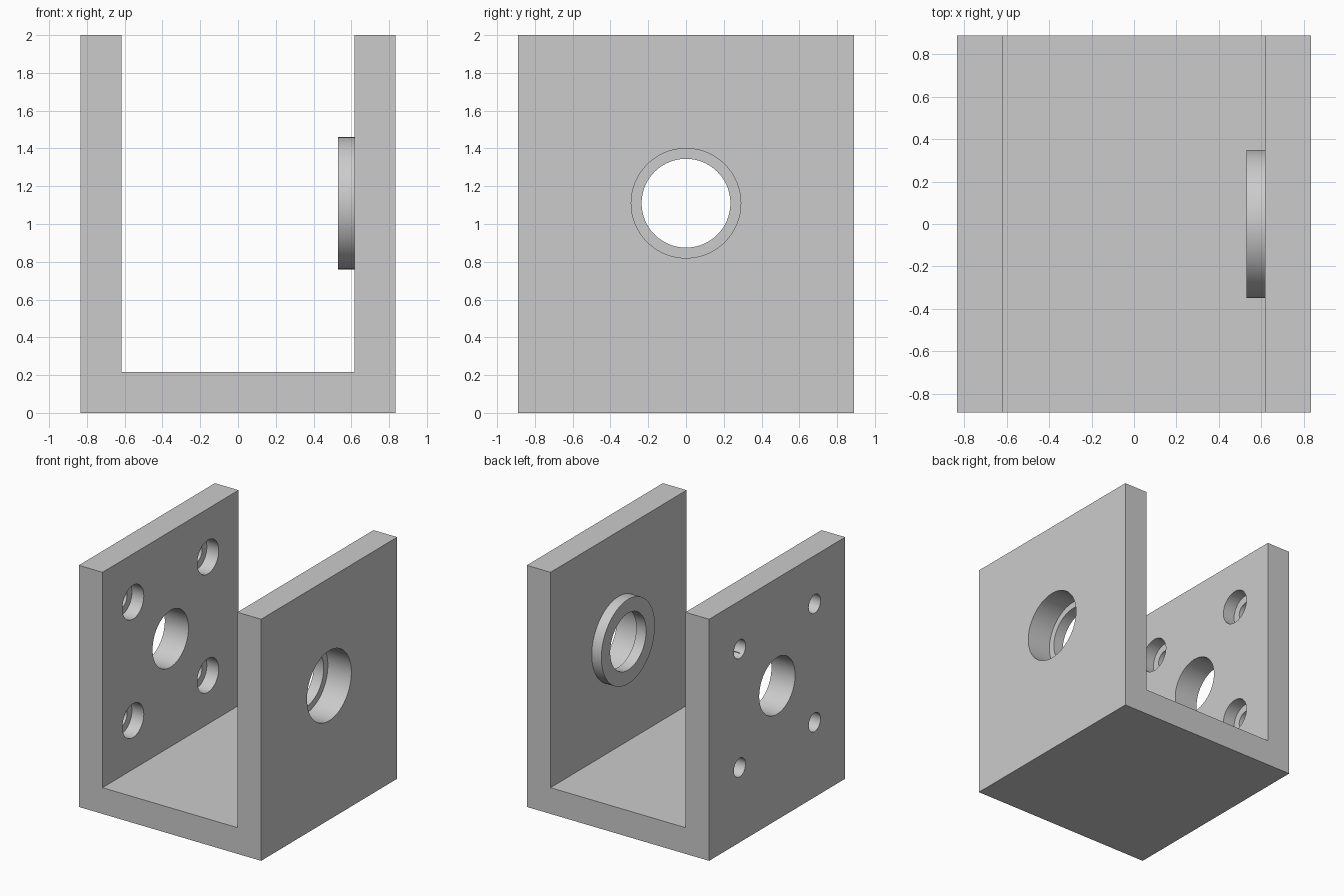
import bpy
import bmesh
from math import radians

cube = bpy.data.objects.get("Cube")
if cube:
    bpy.data.objects.remove(cube, do_unlink=True)

HALF_X, HALF_Y, HEIGHT, WALL = 0.835, 0.89, 2.0, 0.217
INNER = HALF_X - WALL
AXIS_Z = 1.11
BOLT = 0.49

grey = bpy.data.materials.new("plain_grey")
grey.use_nodes = True
grey.diffuse_color = (0.6, 0.6, 0.6, 1)
grey.node_tree.nodes["Principled BSDF"].inputs["Base Color"].default_value = (0.6, 0.6, 0.6, 1)


def x_cylinder(name, radius, x0, x1, y=0, z=AXIS_Z, sides=96):
    """Cylinder lying along x from x0 to x1."""
    bpy.ops.mesh.primitive_cylinder_add(
        vertices=sides, radius=radius, depth=x1 - x0,
        location=((x0 + x1) / 2, y, z), rotation=(0, radians(90), 0))
    obj = bpy.context.object
    obj.name = name
    obj.data.materials.append(grey)
    return obj


def combine(target, tool, operation):
    """Apply a boolean and remove the tool."""
    tool.hide_render = True
    mod = target.modifiers.new(tool.name, "BOOLEAN")
    mod.operation = operation
    mod.solver = "EXACT"
    mod.object = tool
    bpy.context.view_layer.objects.active = target
    bpy.ops.object.modifier_apply(modifier=mod.name)
    bpy.data.objects.remove(tool, do_unlink=True)


# U-shaped bracket: extruded front profile
profile = [(-HALF_X, 0), (HALF_X, 0), (HALF_X, HEIGHT), (INNER, HEIGHT),
           (INNER, WALL), (-INNER, WALL), (-INNER, HEIGHT), (-HALF_X, HEIGHT)]
bm = bmesh.new()
face = bm.faces.new([bm.verts.new((x, -HALF_Y, z)) for x, z in profile])
extruded = bmesh.ops.extrude_face_region(bm, geom=[face])
moved = [v for v in extruded["geom"] if isinstance(v, bmesh.types.BMVert)]
bmesh.ops.translate(bm, verts=moved, vec=(0, 2 * HALF_Y, 0))
bmesh.ops.recalc_face_normals(bm, faces=bm.faces)
mesh = bpy.data.meshes.new("bracket")
bm.to_mesh(mesh)
bm.free()
mesh.materials.append(grey)
bracket = bpy.data.objects.new("bracket", mesh)
bpy.context.collection.objects.link(bracket)

# Raised ring on the inside of the left wall
combine(bracket, x_cylinder("boss", 0.35, 0.53, INNER + 0.1), "UNION")

# Stepped bearing bore through the left wall and ring
combine(bracket, x_cylinder("bearing_seat", 0.29, INNER + 0.002, 1), "DIFFERENCE")
combine(bracket, x_cylinder("bearing_bore", 0.235, 0.4, 0.9), "DIFFERENCE")

# Main bore and counterbored bolt holes in the right wall
combine(bracket, x_cylinder("main_bore", 0.235, -1, -0.5), "DIFFERENCE")
for sy in (-1, 1):
    for sz in (-1, 1):
        y, z = sy * BOLT, AXIS_Z + sz * BOLT
        combine(bracket, x_cylinder("bolt_hole", 0.077, -1, -0.5, y, z, 48), "DIFFERENCE")
        combine(bracket, x_cylinder("counterbore", 0.14, -INNER - WALL / 2, -0.5, y, z, 64), "DIFFERENCE")

bpy.ops.object.select_all(action="DESELECT")
bracket.select_set(True)
bpy.context.view_layer.objects.active = bracket
bpy.ops.object.shade_smooth_by_angle(angle=radians(30))
